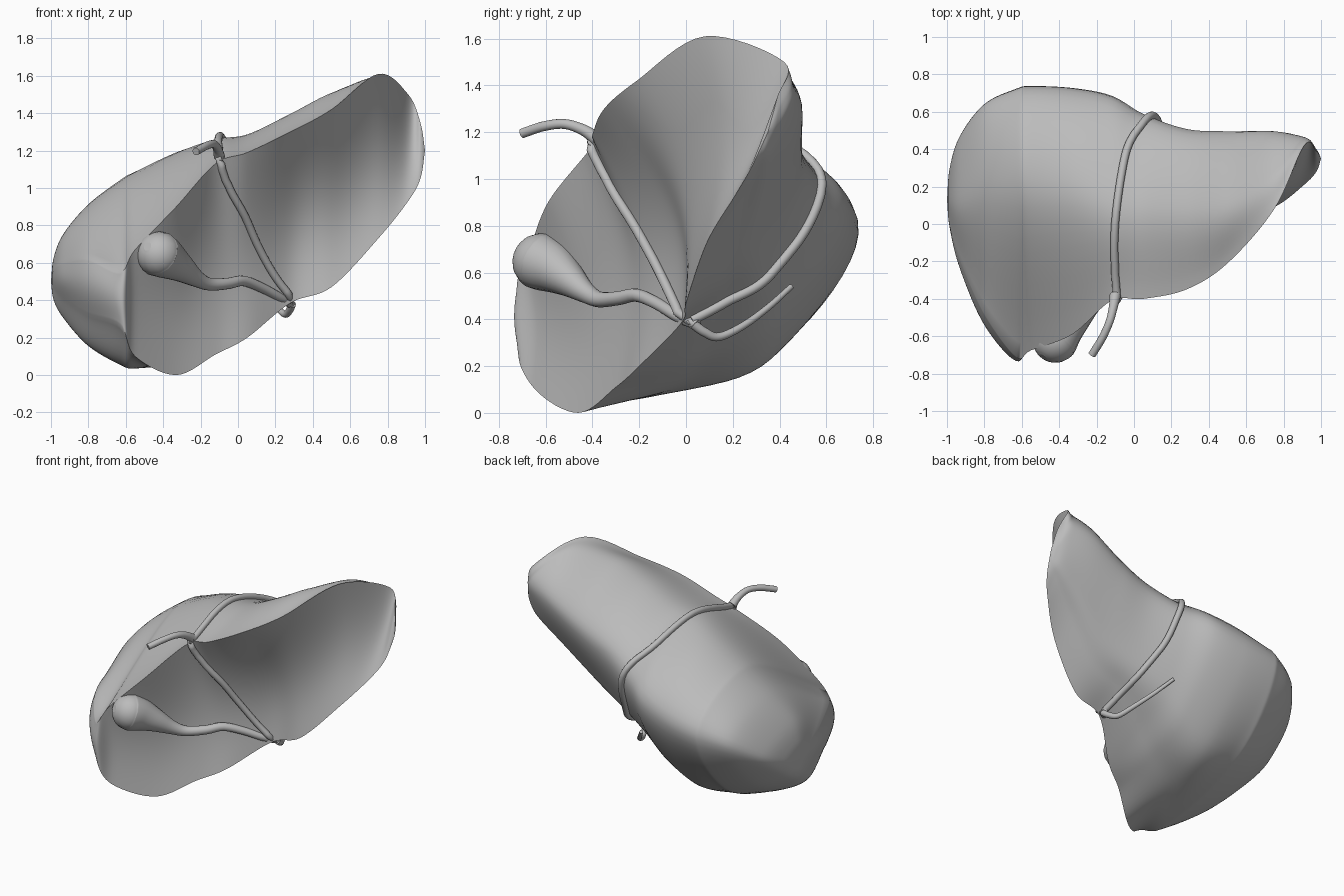
import bpy, bmesh, math
from mathutils import Vector

if "Cube" in bpy.data.objects:
    bpy.data.objects.remove(bpy.data.objects["Cube"])

grey = bpy.data.materials.new("plain grey")
grey.diffuse_color = (0.5, 0.5, 0.5, 1)
grey.use_nodes = True
grey.node_tree.nodes["Principled BSDF"].inputs["Base Color"].default_value = grey.diffuse_color


def spline(pts, steps):
    """Smooth curve through points of any dimension."""
    pts = [Vector(p) for p in pts]
    ext = [2 * pts[0] - pts[1]] + pts + [2 * pts[-1] - pts[-2]]
    out = []
    for i in range(1, len(ext) - 2):
        a, b, c, d = ext[i - 1:i + 3]
        for k in range(steps):
            t = k / steps
            out.append(0.5 * (2 * b + (c - a) * t + (2 * a - 5 * b + 4 * c - d) * t * t
                              + (3 * b - a - 3 * c + d) * t ** 3))
    return out + [pts[-1]]


# Body: guide curves (y, z) running along x
xs = [-1, -.985, -.93, -.8, -.63, -.55, -.33, -.12, .05, .28, .5, .75, .91, .975, 1]
upper_rim = [(.13, .5), (-.01, .56), (-.19, .6), (-.48, .62), (-.71, .55), (-.675, .67), (-.59, .9),
             (-.41, 1.13), (-.4, 1.19), (-.35, 1.3), (-.21, 1.42), (.08, 1.61), (.42, 1.5),
             (.39, 1.35), (.35, 1.2)]
crown = [(.13, .5), (.13, .63), (.12, .76), (.16, .91), (.16, 1.035), (.16, 1.085), (.16, 1.19),
         (.12, 1.255), (.1, 1.28), (.08, 1.39), (.12, 1.5), (.28, 1.56), (.45, 1.43),
         (.4, 1.3), (.35, 1.2)]
back = [(.13, .5), (.3, .55), (.47, .63), (.64, .74), (.72, .8), (.735, .81), (.725, .85),
        (.68, .92), (.58, .99), (.5, 1.1), (.49, 1.2), (.495, 1.32), (.46, 1.32), (.39, 1.23),
        (.35, 1.2)]
underside = [(.13, .5), (.2, .43), (.26, .39), (.32, .32), (.36, .26), (.36, .245), (.37, .24),
             (.39, .36), (.39, .51), (.35, .65), (.33, .78), (.36, .98), (.37, 1.1), (.35, 1.14),
             (.35, 1.2)]
keel = [(.13, .5), (.1, .4), (.02, .3), (-.2, .155), (-.38, .055), (-.33, .04), (-.06, .1),
        (.03, .2), (.09, .33), (.17, .5), (.17, .61), (.23, .86), (.29, 1.02), (.315, 1.095),
        (.35, 1.2)]
lower_rim = [(.13, .5), (.03, .46), (-.15, .41), (-.45, .33), (-.705, .27), (-.645, .1), (-.46, 0),
             (-.3, .11), (-.2, .2), (-.02, .385), (0, .47), (.09, .73), (.21, .93), (.28, 1.05),
             (.35, 1.2)]
hollow = [0, -.03, -.07, -.075, -.025, .03, .08, .08, .115, .12, .1, .07, .02, 0, 0]

STEPS, ARC, FACE = 8, 10, 24
lines = [spline([(x, *p) for x, p in zip(xs, g)], STEPS)
         for g in (upper_rim, crown, back, underside, keel, lower_rim)]
depths = spline([(x, d) for x, d in zip(xs, hollow)], STEPS)

bm = bmesh.new()
rings = []
for i in range(1, len(depths) - 1):
    sec = [ln[i] for ln in lines]
    pts = spline(sec, ARC)
    up, low = sec[0], sec[-1]
    for k in range(1, FACE):
        s = k / FACE
        p = low.lerp(up, s)
        p.y += depths[i][1] * math.sin(math.pi * s)
        pts.append(p)
    rings.append([bm.verts.new(p) for p in pts])
n = len(rings[0])
for a, b in zip(rings, rings[1:]):
    for j in range(n):
        bm.faces.new((a[j], a[(j + 1) % n], b[(j + 1) % n], b[j]))
for ring, tip in ((rings[0], lines[0][0]), (rings[-1], lines[0][-1])):
    v = bm.verts.new(tip)
    for j in range(n):
        bm.faces.new((ring[j], ring[(j + 1) % n], v))
bmesh.ops.recalc_face_normals(bm, faces=bm.faces)
mesh = bpy.data.meshes.new("body")
bm.to_mesh(mesh)
bm.free()
body = bpy.data.objects.new("body", mesh)
bpy.context.collection.objects.link(body)
mesh.materials.append(grey)
bpy.context.view_layer.objects.active = body
body.select_set(True)
bpy.ops.object.shade_smooth_by_angle(angle=math.radians(50))
bpy.context.view_layer.update()


def tube(name, pts, snap=None, steps=8):
    """Round tube through (x, y, z, radius) points, optionally laid on the body."""
    cu = bpy.data.curves.new(name, 'CURVE')
    cu.dimensions = '3D'
    cu.bevel_depth = 1
    cu.bevel_resolution = 6
    cu.use_fill_caps = True
    path = spline(pts, steps)
    sp = cu.splines.new('POLY')
    sp.points.add(len(path) - 1)
    for q, p in zip(sp.points, path):
        co = p.to_3d()
        if snap is not None:
            ok, loc, nor, _ = body.closest_point_on_mesh(co)
            co = loc + nor * snap
        q.co = (*co, 1)
        q.radius = p[3]
    sp.use_smooth = True
    ob = bpy.data.objects.new(name, cu)
    bpy.context.collection.objects.link(ob)
    cu.materials.append(grey)
    bpy.ops.object.select_all(action='DESELECT')
    bpy.context.view_layer.objects.active = ob
    ob.select_set(True)
    bpy.ops.object.convert(target='MESH')
    bpy.ops.object.shade_smooth_by_angle(angle=math.radians(50))


R = .021
# Cord over the top and back, and down the front crease
tube("back_cord", [(-.1, -.4, 1.18, R), (-.11, -.2, 1.24, R), (-.1, 0, 1.27, R), (-.07, .25, 1.24, R),
                   (-.03, .43, 1.18, R), (.04, .54, 1.09, R), (.11, .57, .93, R), (.17, .53, .74, R),
                   (.22, .4, .6, R), (.26, .22, .48, R), (.29, .04, .37, R)], snap=.012)
tube("front_cord", [(-.1, -.41, 1.18, R), (-.08, -.36, 1.07, R), (.02, -.24, .87, R), (.1, -.16, .7, R),
                    (.2, -.07, .52, R), (.29, .03, .38, R)], snap=.012)
tube("cord_tail", [(-.1, -.38, 1.17, .03), (-.11, -.44, 1.21, .024), (-.13, -.52, 1.235, R),
                   (-.17, -.61, 1.225, R), (-.225, -.7, 1.195, R)])
# Pouch with a round end, and its duct
centre, axis, size = Vector((-.42, -.62, .645)), Vector((-.45, -.65, .3)).normalized(), .122
bulb = []
for k in range(1, 9):
    a = math.pi / 2 * k / 8
    bulb.append((*(centre + axis * size * math.cos(a)), size * math.sin(a)))
tube("pouch", bulb + [(-.375, -.565, .618, .108), (-.3, -.5, .57, .076), (-.22, -.43, .515, .046),
                      (-.15, -.37, .485, .034), (-.05, -.29, .49, .03), (.03, -.21, .503, .028),
                      (.13, -.12, .465, .026), (.23, -.03, .41, .025), (.29, .05, .375, .022)], steps=4)
tube("duct_tail", [(.29, .03, .38, .021), (.275, .08, .345, .02), (.25, .14, .325, .018),
                   (.2, .24, .37, .016), (.12, .35, .45, .014), (.04, .45, .54, .012)])
